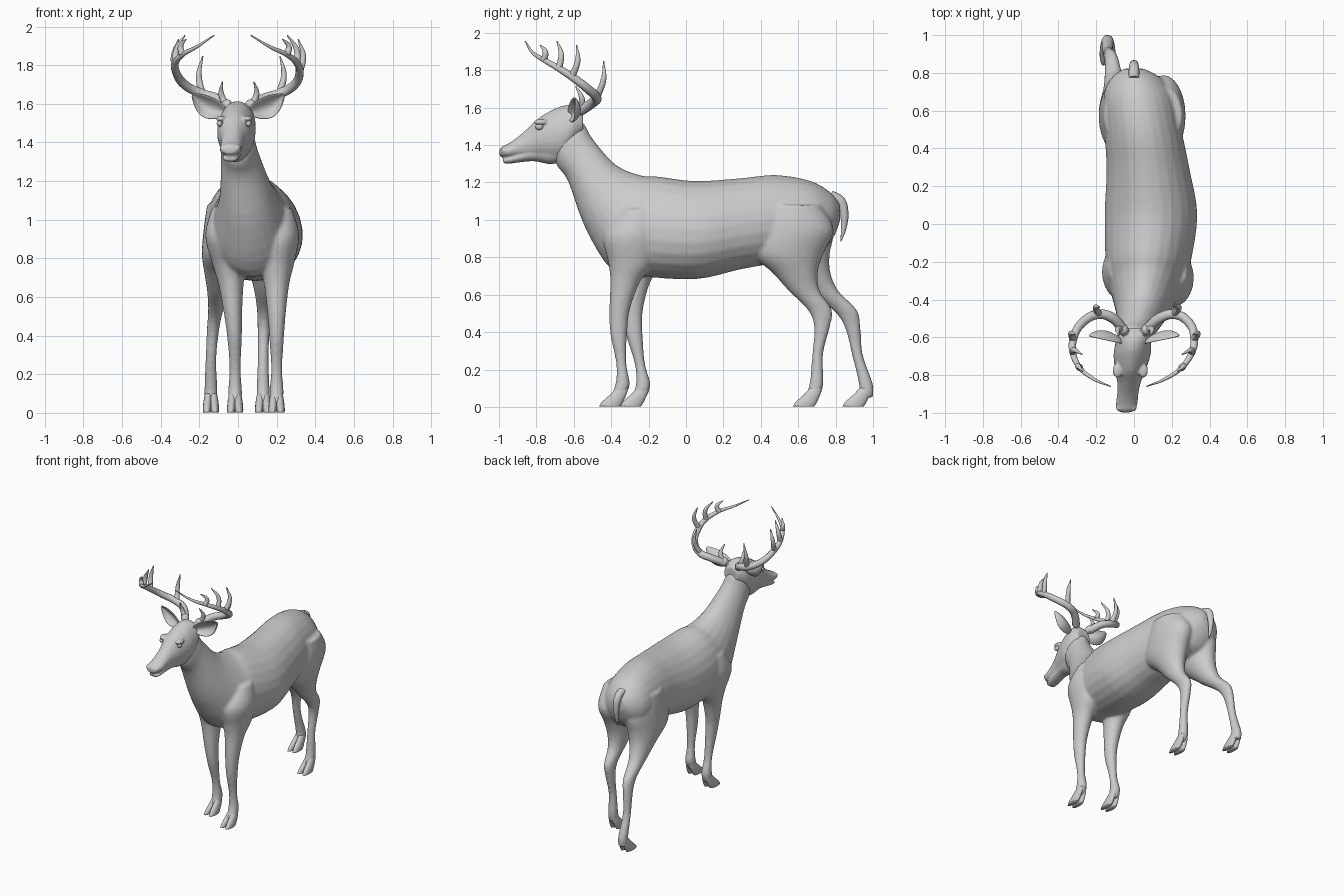
import bpy, bmesh, math
from mathutils import Vector, Matrix

if "Cube" in bpy.data.objects:
    bpy.data.objects.remove(bpy.data.objects["Cube"])

SIDES = (("left", 1), ("right", -1))

def link(name, data):
    ob = bpy.data.objects.new(name, data)
    bpy.context.collection.objects.link(ob)
    return ob

def catmull(rows, steps):
    """Smoothly interpolate a list of equal-length tuples."""
    rows = [Vector(r) for r in rows]
    rows = [rows[0]] + rows + [rows[-1]]
    out = []
    for p0, p1, p2, p3 in zip(rows, rows[1:], rows[2:], rows[3:]):
        for s in range(steps):
            t = s / steps
            out.append(0.5 * (2 * p1 + (p2 - p0) * t + (2 * p0 - 5 * p1 + 4 * p2 - p3) * t * t
                              + (3 * p1 - p0 - 3 * p2 + p3) * t ** 3))
    return out + [rows[-1]]

def loft(bm, secs, pinch=0.0, n=24, steps=4):
    """Skin ellipses; each section is (ya, za, yb, zb, x centre, x radius), a and b opposite ends."""
    rings = []
    for ya, za, yb, zb, xc, rx in catmull(secs, steps):
        ring = []
        for i in range(n):
            c, s = math.cos(math.tau * i / n), math.sin(math.tau * i / n)
            ring.append(bm.verts.new((xc + c * max(rx, .005) * (1 - pinch * s),
                                      (ya + yb) / 2 + s * (yb - ya) / 2,
                                      (za + zb) / 2 + s * (zb - za) / 2)))
        rings.append(ring)
    for a, b in zip(rings, rings[1:]):
        for i in range(n):
            bm.faces.new((a[i], a[(i + 1) % n], b[(i + 1) % n], b[i]))
    bm.faces.new(rings[0])
    bm.faces.new(rings[-1])

def ball(bm, loc, size):
    bmesh.ops.create_uvsphere(bm, u_segments=20, v_segments=12, radius=1,
                              matrix=Matrix.Translation(loc) @ Matrix.Diagonal((*size, 1)))

def finish(name, bm, voxel=0):
    bmesh.ops.recalc_face_normals(bm, faces=bm.faces[:])
    for f in bm.faces:
        f.smooth = True
    me = bpy.data.meshes.new(name)
    bm.to_mesh(me)
    bm.free()
    ob = link(name, me)
    if voxel:
        m = ob.modifiers.new("merge", 'REMESH')
        m.mode, m.voxel_size, m.use_smooth_shade = 'VOXEL', voxel, True
        m = ob.modifiers.new("soften", 'SMOOTH')
        m.factor, m.iterations = 0.5, 5
    return ob

def turn(x, y, z):
    """The head looks slightly to its right."""
    return Vector((x + .11 * (y + .6), y, z))

# Torso and neck, from rump to skull
bm = bmesh.new()
loft(bm, [
    (.825, 1.0, .82, 1.09, 0, .05), (.785, .9, .77, 1.15, .01, .125),
    (.7, .82, .66, 1.21, .025, .185), (.48, .77, .48, 1.24, .05, .205),
    (.29, .735, .28, 1.222, .075, .22), (.05, .683, .05, 1.208, .09, .245),
    (-.25, .7, -.15, 1.232, .075, .225), (-.4, .735, -.24, 1.238, .065, .195),
    (-.54, .96, -.375, 1.295, .045, .14), (-.63, 1.205, -.5, 1.435, .012, .1),
    (-.69, 1.29, -.55, 1.52, 0, .088), (-.72, 1.38, -.62, 1.55, 0, .07)], pinch=.1)

# Leg profiles: (z, front y, back y, half width), shoulder or haunch down to pastern
front = [(1.06, -.34, -.16, .08), (.92, -.44, -.13, .117), (.77, -.415, -.17, .09), (.67, -.405, -.245, .066),
         (.52, -.41, -.3, .048), (.39, -.405, -.315, .038), (.23, -.373, -.318, .029),
         (.12, -.378, -.3, .036), (.05, -.41, -.33, .034)]
hind = [(1.08, .43, .72, .1), (.95, .36, .79, .118), (.82, .35, .735, .11), (.72, .46, .705, .083),
        (.62, .55, .715, .055), (.52, .65, .78, .038), (.43, .685, .77, .032),
        (.28, .675, .733, .028), (.12, .66, .735, .034), (.05, .63, .71, .032)]

def pose(profile, x_top, x_foot, shift=0, slope=0):
    """Place a leg: x runs from top to foot, and the leg swings back towards the foot."""
    out = []
    for z, a, b, r in profile:
        t = min(max((.95 - z) / .6, 0), 1)
        d = max(shift - slope * (z - .12), 0)
        out.append((a + d, z, b + d, z, x_top + (x_foot - x_top) * t, r))
    return out

legs = {"front_left": pose(front, .2, .2), "front_right": pose(front, -.055, -.015, .11, .1),
        "hind_left": pose(hind, .155, .13), "hind_right": pose(hind, -.06, -.14, .265, .33)}
for leg in legs.values():
    loft(bm, leg)
finish("body_and_legs", bm, voxel=.0105)

# Cloven hooves, two claws per foot
for name, leg in legs.items():
    a, _, b, _, x, _ = leg[-2]
    mid = (a + b) / 2
    bm = bmesh.new()
    for s in (-1, 1):
        loft(bm, [(mid - toe, z, mid + heel, z, x + s * (.022 - .08 * z), r) for z, toe, heel, r in
                  ((.003, .125, -.012, .02), (.025, .112, .002, .022), (.065, .068, .02, .021), (.1, .035, .03, .017))],
             n=16)
    finish(name + "_hoof", bm)

# Head: skull with muzzle, and lower jaw, as (y, bottom z, top z, half width); brow and nostril bumps
skull = [(-.997, 1.345, 1.375, .028), (-.983, 1.335, 1.392, .047), (-.95, 1.332, 1.408, .057),
         (-.9, 1.332, 1.443, .056), (-.84, 1.33, 1.495, .062), (-.78, 1.325, 1.55, .08),
         (-.7, 1.315, 1.595, .097), (-.65, 1.33, 1.612, .097), (-.6, 1.4, 1.61, .088), (-.55, 1.46, 1.57, .055)]
jaw = [(-.978, 1.312, 1.328, .022), (-.955, 1.3, 1.337, .04), (-.82, 1.314, 1.4, .05),
       (-.73, 1.298, 1.45, .066), (-.66, 1.31, 1.46, .07)]
bm = bmesh.new()
for part in (skull, jaw):
    loft(bm, [(y, lo, y, hi, turn(0, y, 0).x, r) for y, lo, hi, r in part], pinch=.03)
for s in (-1, 1):
    ball(bm, turn(s * .068, -.775, 1.522), (.026, .04, .017))
    ball(bm, turn(s * .036, -.972, 1.372), (.02, .02, .017))
    ball(bm, turn(s * .062, -.56, 1.595), (.03, .03, .03))
finish("head", bm, voxel=.0065)

# Eyes, and ears as cupped leaves opening forward
for side, s in SIDES:
    bm = bmesh.new()
    ball(bm, turn(s * .075, -.785, 1.498), (.015, .022, .017))
    finish(side + "_eye", bm)

    bm = bmesh.new()
    base, tip = Vector((.07, -.63, 1.555)), Vector((.238, -.595, 1.648))
    up = Vector((-.45, -.15, .85)).normalized()
    grid = []
    for i in range(9):
        t = i / 8
        w = .004 + .022 * (1 - t) + .043 * math.sin(math.pi * t) ** .8
        c = base.lerp(tip, t) - up * .018 * math.sin(math.pi * t)
        row = []
        for j in range(7):
            u = j / 3 - 1
            p = c + up * u * w + Vector((0, (1 - u * u) * w * .75, 0))
            row.append(bm.verts.new(turn(s * p.x, p.y, p.z)))
        grid.append(row)
    for a, b in zip(grid, grid[1:]):
        for j in range(6):
            bm.faces.new((a[j], a[j + 1], b[j + 1], b[j]))
    ear = finish(side + "_ear", bm)
    m = ear.modifiers.new("thickness", 'SOLIDIFY')
    m.thickness, m.offset = .01, 0
    ear.modifiers.new("round", 'SUBSURF').levels = 2

def tubes(name, paths):
    """Round tubes through points, tapering from the base radius: (radius, points)."""
    cu = bpy.data.curves.new(name, 'CURVE')
    cu.dimensions, cu.bevel_depth, cu.bevel_resolution = '3D', 1.0, 4
    cu.resolution_u, cu.use_fill_caps = 8, True
    for radius, pts in paths:
        sp = cu.splines.new('BEZIER')
        sp.bezier_points.add(len(pts) - 1)
        for i, (bp, p) in enumerate(zip(sp.bezier_points, pts)):
            bp.co = p
            bp.radius = radius * (1 - (i / (len(pts) - 1)) ** 2) + .003
            bp.handle_left_type = bp.handle_right_type = 'AUTO'
    return link(name, cu)

# Antlers: main beam, then tines as (beam point, tip)
beam = [(.06, -.56, 1.585), (.13, -.495, 1.63), (.2, -.478, 1.652), (.285, -.525, 1.7), (.32, -.61, 1.765),
        (.315, -.68, 1.81), (.27, -.76, 1.855), (.19, -.82, 1.895), (.095, -.86, 1.955)]
tines = [(0, (.082, -.59, 1.715)), (2, (.2, -.44, 1.848)), (4, (.31, -.585, 1.935)),
         (5, (.265, -.69, 1.955)), (6, (.25, -.78, 1.935))]
for side, s in SIDES:
    paths = [(.024, beam)]
    for i, tip in tines:
        mid = Vector(beam[i]).lerp(Vector(tip), .5) + Vector((.02, .018, 0))
        paths.append((.016, [beam[i], mid, tip]))
    tubes(side + "_antler", [(r, [turn(s * x, y, z) for x, y, z in pts]) for r, pts in paths])

# Tail
tubes("tail", [(.026, [(0, .77, 1.13), (0, .825, 1.1), (0, .846, 1.03), (0, .842, .95), (0, .828, .885)])])
